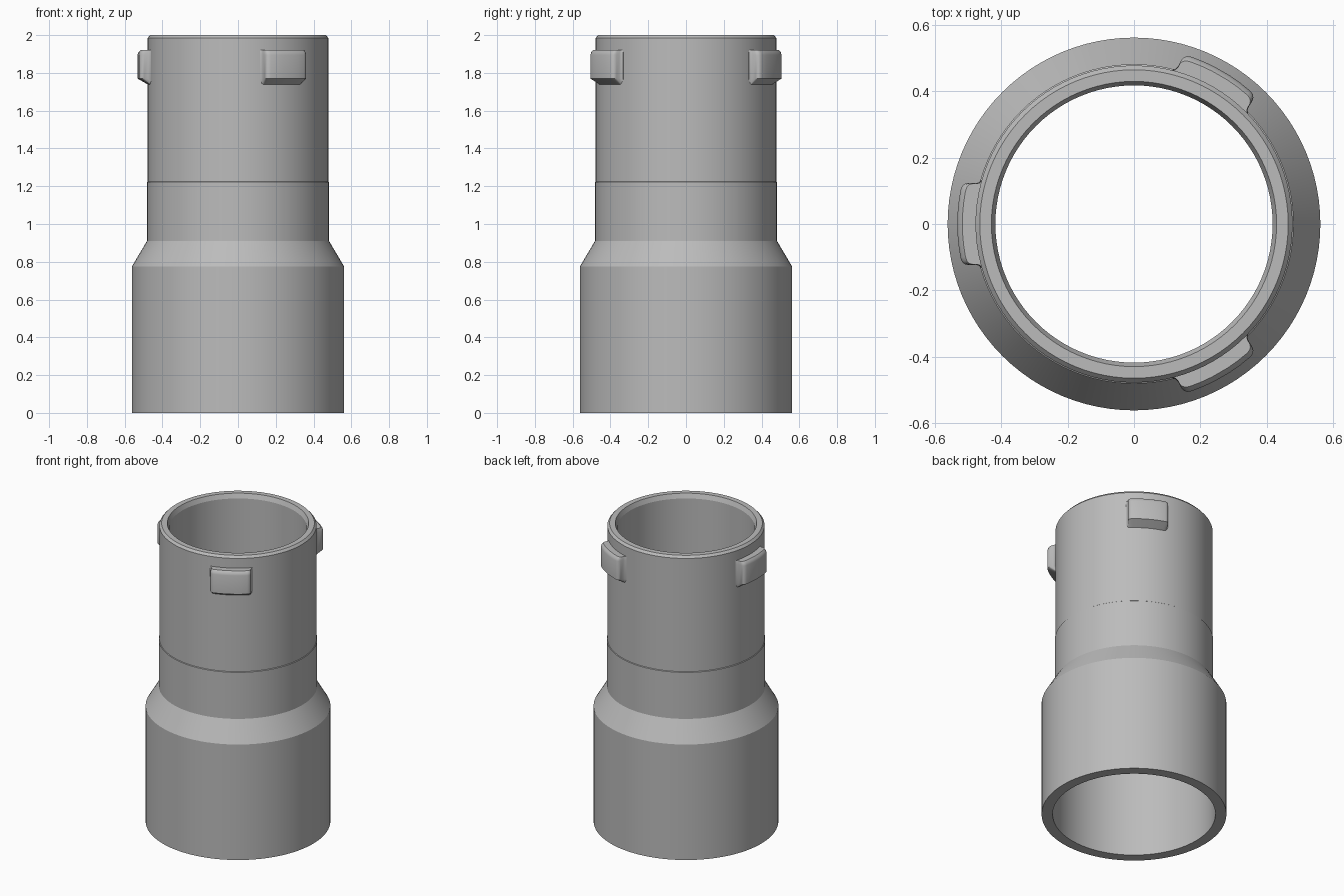
import bpy, bmesh, math
from mathutils import Vector

cube = bpy.data.objects.get("Cube")
if cube:
    bpy.data.objects.remove(cube, do_unlink=True)

grey = bpy.data.materials.new("plain grey")
grey.use_nodes = True
COLOR = (0.5, 0.5, 0.5, 1)
grey.diffuse_color = COLOR
grey.node_tree.nodes["Principled BSDF"].inputs["Base Color"].default_value = COLOR


def finish(bm, name, angle):
    bmesh.ops.remove_doubles(bm, verts=bm.verts, dist=0.0001)
    bmesh.ops.recalc_face_normals(bm, faces=bm.faces)
    mesh = bpy.data.meshes.new(name)
    bm.to_mesh(mesh)
    bm.free()
    mesh.materials.append(grey)
    obj = bpy.data.objects.new(name, mesh)
    bpy.context.collection.objects.link(obj)
    bpy.ops.object.select_all(action="DESELECT")
    obj.select_set(True)
    bpy.context.view_layer.objects.active = obj
    bpy.ops.object.shade_smooth_by_angle(angle=math.radians(angle))
    return obj


# Stepped hollow sleeve: closed wall section as (radius, height), spun round z
wall = [
    (0.562, 0), (0.562, 0.775), (0.482, 0.91), (0.482, 1.222), (0.478, 1.225),
    (0.478, 1.985), (0.465, 2.0), (0.43, 2.0), (0.418, 1.97),
    (0.418, 0.9), (0.495, 0.76), (0.495, 0),
]
bm = bmesh.new()
ring = [bm.verts.new((r, 0, z)) for r, z in wall]
edges = [bm.edges.new((ring[i - 1], ring[i])) for i in range(len(ring))]
bmesh.ops.spin(bm, geom=ring + edges, cent=(0, 0, 0), axis=(0, 0, 1),
               angle=math.tau, steps=96, use_merge=True)
finish(bm, "sleeve", 20)

# Locking lugs: rounded pads with a sloped underside and filleted ends
BASE = 0.472
half = [(16, 0.479), (15, 0.484), (14.4, 0.494), (14, 0.512),
        (13.4, 0.524), (12.4, 0.531), (11, 0.533), (7, 0.533), (3, 0.533)]
outline = [(-a, r) for a, r in half] + [(a, r) for a, r in reversed(half)]
section = [(0, 1.735), (1, 1.77), (1, 1.895), (0.92, 1.91), (0.75, 1.92), (0, 1.92)]


def make_lug(name, direction):
    bm = bmesh.new()
    rows = []
    for a, r in outline:
        t = math.radians(direction + a)
        out = Vector((math.cos(t), math.sin(t), 0))
        rows.append([bm.verts.new(out * (BASE + (r - BASE) * f) + Vector((0, 0, z)))
                     for f, z in section])
    n = len(section)
    for a, b in zip(rows, rows[1:]):
        for i in range(n):
            j = (i + 1) % n
            bm.faces.new((a[i], a[j], b[j], b[i]))
    bm.faces.new(rows[0])
    bm.faces.new(rows[-1])
    finish(bm, name, 40)


for name, direction in (("right_lug", 180), ("back_left_lug", 60), ("front_left_lug", -60)):
    make_lug(name, direction)
